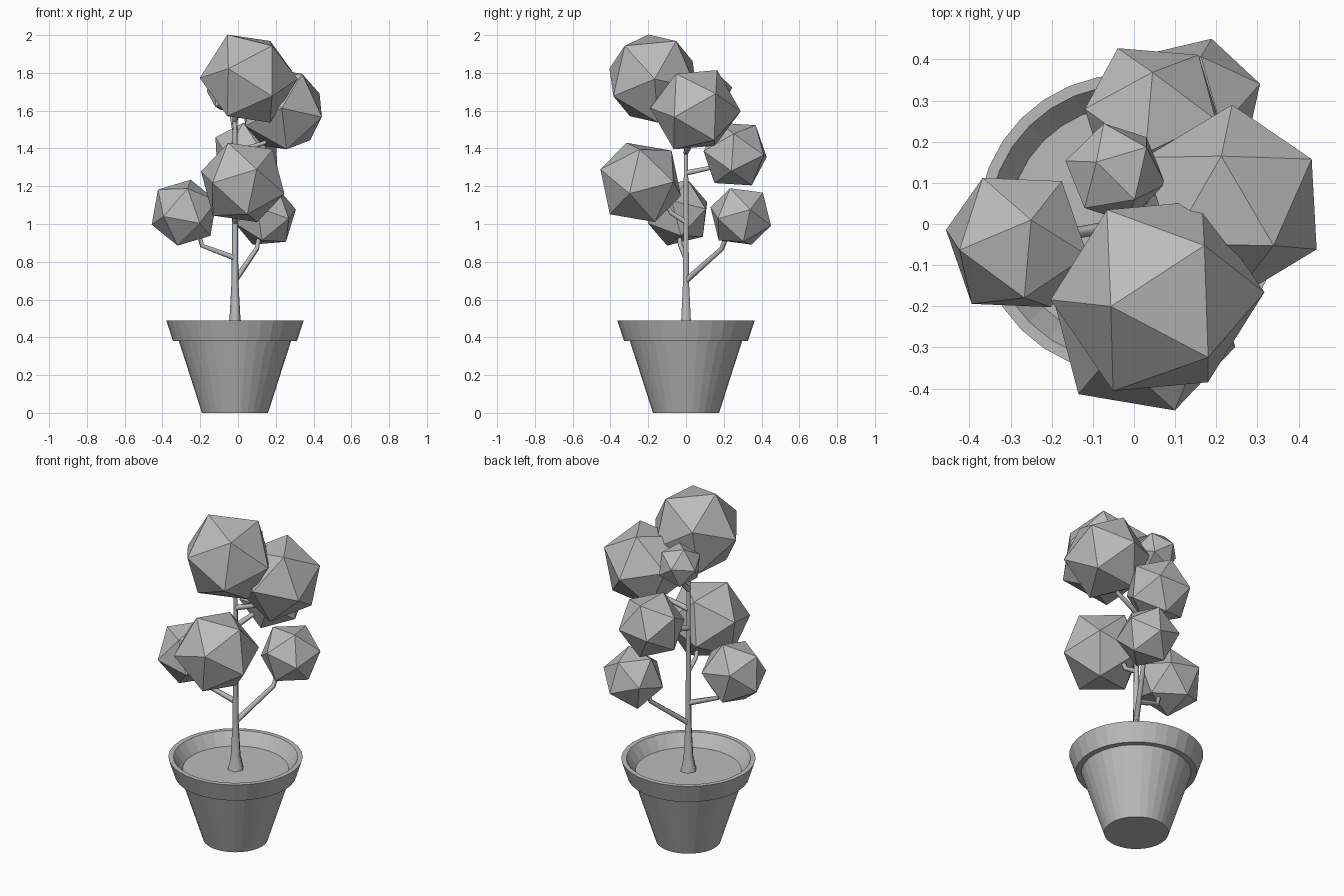
import bpy, bmesh, math
from mathutils import Vector, Matrix

if "Cube" in bpy.data.objects:
    bpy.data.objects.remove(bpy.data.objects["Cube"])

grey = bpy.data.materials.new("plain_grey")
grey.diffuse_color = (0.5, 0.5, 0.5, 1)
grey.use_nodes = True
grey.node_tree.nodes["Principled BSDF"].inputs["Base Color"].default_value = grey.diffuse_color
AX = -0.016  # x of the pot and trunk axis


def add_mesh(name, bm):
    bmesh.ops.recalc_face_normals(bm, faces=bm.faces)
    me = bpy.data.meshes.new(name)
    bm.to_mesh(me)
    bm.free()
    ob = bpy.data.objects.new(name, me)
    bpy.context.collection.objects.link(ob)
    me.materials.append(grey)
    return ob


def lathe(name, profile, sides):
    """Spin a (radius, z) profile about the pot axis and cap both ends."""
    bm = bmesh.new()
    rings = []
    for r, z in profile:
        rings.append([bm.verts.new((AX + r * math.cos(2 * math.pi * i / sides),
                                    r * math.sin(2 * math.pi * i / sides), z))
                      for i in range(sides)])
    for a, b in zip(rings, rings[1:]):
        for i in range(sides):
            j = (i + 1) % sides
            bm.faces.new((a[i], a[j], b[j], b[i]))
    bm.faces.new(rings[0][::-1])
    bm.faces.new(rings[-1])
    return add_mesh(name, bm)


def tube(name, points, radii):
    """Thin tapered stem along a path."""
    cu = bpy.data.curves.new(name, 'CURVE')
    cu.dimensions = '3D'
    cu.bevel_depth = 1.0
    cu.bevel_resolution = 1
    cu.use_fill_caps = True
    sp = cu.splines.new('POLY')
    sp.points.add(len(points) - 1)
    for p, co, r in zip(sp.points, points, radii):
        p.co = (*co, 1)
        p.radius = r
    ob = bpy.data.objects.new(name, cu)
    bpy.context.collection.objects.link(ob)
    bpy.ops.object.select_all(action='DESELECT')
    ob.select_set(True)
    bpy.context.view_layer.objects.active = ob
    bpy.ops.object.convert(target='MESH')
    ob.data.materials.clear()
    ob.data.materials.append(grey)


def frame(a, b):
    """Axes with z along a and x on b's side."""
    z = Vector(a).normalized()
    x = (Vector(b) - z * z.dot(Vector(b))).normalized()
    return Matrix((x, z.cross(x), z)).transposed()


def leaf_ball(name, centre, radius, d1, d2):
    """Icosahedron with one corner along d1 and a neighbouring corner toward d2."""
    bm = bmesh.new()
    bmesh.ops.create_icosphere(bm, subdivisions=1, radius=radius)
    bm.verts.ensure_lookup_table()
    v = bm.verts[0]
    n = v.link_edges[0].other_vert(v)
    rot = frame(d1, d2) @ frame(v.co, n.co).transposed()
    bm.transform(Matrix.Translation(centre) @ rot.to_4x4())
    add_mesh(name, bm)


# Pot with a stepped rim, and the soil closing it
lathe("pot", [(0.175, 0), (0.297, 0.38), (0.328, 0.38), (0.364, 0.49),
              (0.337, 0.49), (0.287, 0.42)], 32)

# Trunk
tube("trunk", [(AX, 0, 0.42), (AX, 0, 0.5), (AX, 0, 0.7), (AX, 0, 1.2), (AX, 0, 1.58)],
     [0.047, 0.029, 0.018, 0.014, 0.012])

# Branches: start height on the trunk, then bend and tip
branches = [
    (0.82, (-0.19, -0.03, 0.885), (-0.22, -0.04, 1.0)),
    (0.70, (0.10, 0.19, 0.87), (0.12, 0.23, 0.98)),
    (1.01, (-0.01, -0.08, 1.06), (0.0, -0.12, 1.15)),
    (1.27, (0.01, 0.14, 1.30), (0.03, 0.2, 1.36)),
    (1.38, (0.14, 0.03, 1.43), (0.2, 0.04, 1.53)),
    (1.50, (-0.03, 0.08, 1.57), (-0.04, 0.11, 1.66)),
    (1.55, (0.0, -0.07, 1.62), (0.03, -0.12, 1.7)),
]
for i, (z, bend, tip) in enumerate(branches):
    tube(f"branch_{i + 1}", [(AX, 0, z), bend, tip], [0.016, 0.013, 0.012])

# Leaf balls: centre, radius, two corner directions
balls = [
    ((0.057, -0.175, 1.77), 0.26, (-0.112, -0.025, 0.23), (0.115, 0.125, 0.205)),
    ((0.235, 0.05, 1.605), 0.24, (0.215, -0.115, -0.04), (0.212, 0.095, 0.08)),
    ((0.045, 0.26, 1.37), 0.188, (0, 0.11, 0.155), (-0.085, 0.172, -0.01)),
    ((0.145, 0.29, 1.04), 0.173, (0.045, 0.165, -0.05), (0.02, 0.125, 0.125)),
    ((-0.285, -0.045, 1.06), 0.186, (0.035, 0.055, 0.175), (-0.135, -0.015, 0.13)),
    ((0.025, -0.24, 1.22), 0.236, (0.075, -0.215, 0.07), (-0.08, -0.07, 0.21)),
    ((-0.045, 0.125, 1.70), 0.125, (-0.045, 0.025, 0.11), (0.085, 0.06, 0.065)),
]
for i, ball in enumerate(balls):
    leaf_ball(f"leaf_ball_{i + 1}", *ball)
